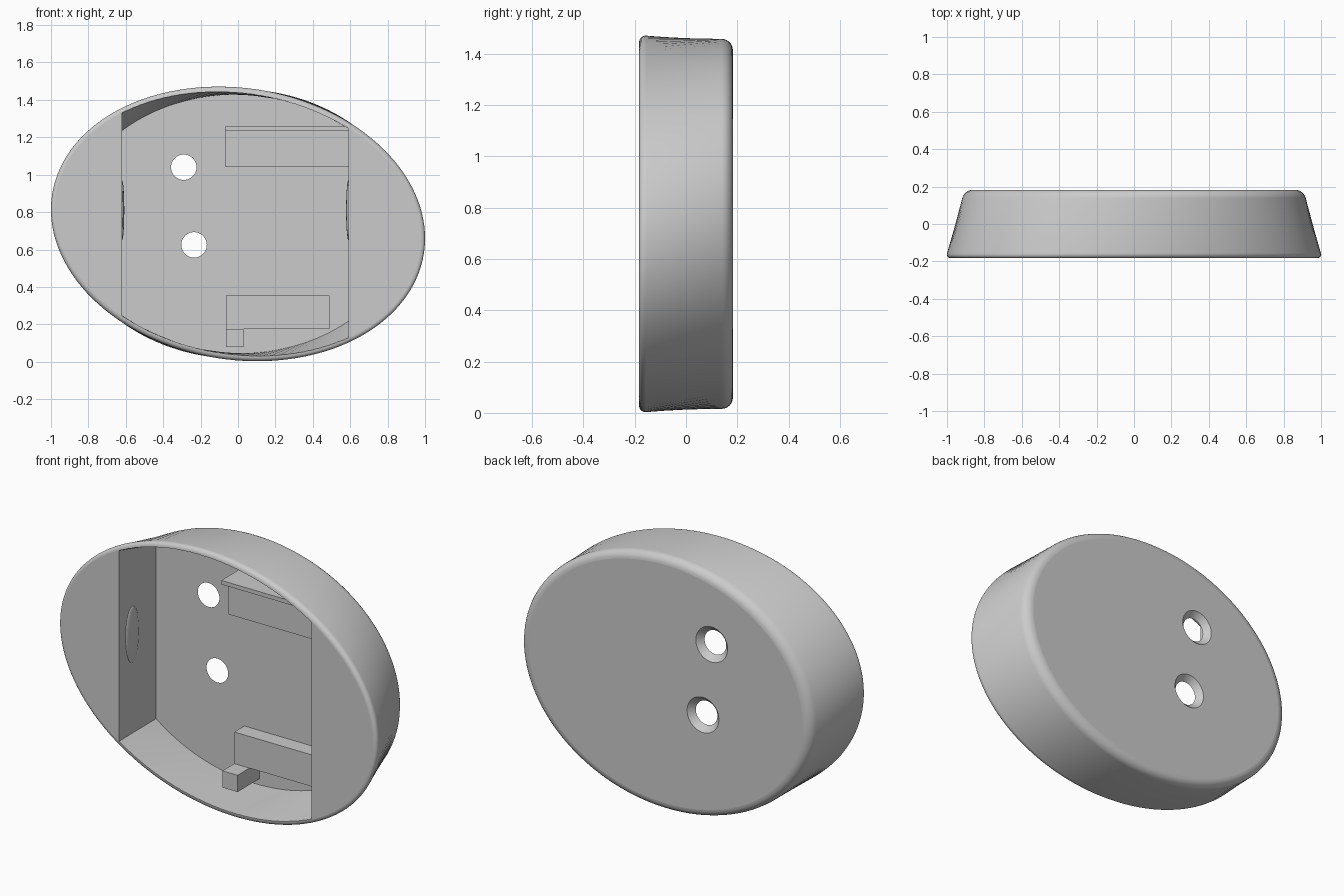
import bpy, bmesh, math
from mathutils import Vector

if "Cube" in bpy.data.objects:
    bpy.data.objects.remove(bpy.data.objects["Cube"], do_unlink=True)

CZ, HALF, N = 0.737, 0.183, 128      # centre height, half depth, outline segments
LEFT, RIGHT, FLOOR = -0.62, 0.59, 0.15

grey = bpy.data.materials.new("light_grey")
grey.use_nodes = True
grey.diffuse_color = (0.6, 0.6, 0.6, 1)
grey.node_tree.nodes["Principled BSDF"].inputs["Base Color"].default_value = grey.diffuse_color


def make_object(name, bm):
    bmesh.ops.recalc_face_normals(bm, faces=bm.faces)
    mesh = bpy.data.meshes.new(name)
    bm.to_mesh(mesh)
    bm.free()
    mesh.materials.append(grey)
    obj = bpy.data.objects.new(name, mesh)
    bpy.context.collection.objects.link(obj)
    return obj


def ellipse(a, b, tilt, k):
    t = 2 * math.pi * k / N
    x, z = a * math.cos(t), b * math.sin(t)
    c, s = math.cos(tilt), math.sin(tilt)
    return Vector((x * c - z * s, 0, x * s + z * c + CZ))


def ring(bm, y, inset):
    # Outline blends from a tilted front ellipse to a smaller level back one
    f = (y + HALF) / (2 * HALF)
    verts = []
    for k in range(N):
        front = ellipse(1.014 - inset, 0.727 - inset, math.radians(-9.6), k)
        back = ellipse(0.907 - inset, 0.722 - inset, 0, k)
        p = front.lerp(back, f)
        verts.append(bm.verts.new((p.x, y, p.z)))
    return verts


def loft(bm, profile):
    rings = [ring(bm, y, inset) for y, inset in profile]
    for r, q in zip(rings, rings[1:]):
        for k in range(N):
            j = (k + 1) % N
            bm.faces.new((r[k], r[j], q[j], q[k]))
    bm.faces.new(rings[0])
    bm.faces.new(rings[-1])


def box(name, x, y, z):
    bm = bmesh.new()
    bmesh.ops.create_cube(bm, size=1)
    for v in bm.verts:
        v.co = [lo + (c + 0.5) * (hi - lo) for c, (lo, hi) in zip(v.co, (x, y, z))]
    return make_object(name, bm)


def cut(obj, cutter):
    mod = obj.modifiers.new("cut", "BOOLEAN")
    mod.operation, mod.solver, mod.object = "DIFFERENCE", "EXACT", cutter
    bpy.context.view_layer.objects.active = obj
    bpy.ops.object.modifier_apply(modifier=mod.name)
    bpy.data.objects.remove(cutter, do_unlink=True)


def smooth(obj):
    bpy.ops.object.select_all(action="DESELECT")
    obj.select_set(True)
    bpy.context.view_layer.objects.active = obj
    bpy.ops.object.shade_smooth_by_angle(angle=math.radians(30))
    for p in obj.data.polygons:
        if max(abs(c) for c in p.normal) > 0.9999:
            p.use_smooth = False


# Oval shell with rounded front and back rims
profile, steps = [], 6
for i in range(steps + 1):
    a = i / steps * math.pi / 2
    profile.append((-HALF + 0.028 * (1 - math.sin(a)), 0.028 * (1 - math.cos(a))))
profile = [(y, d) for y, d in reversed(profile)]
profile.reverse()
front_rim = sorted(profile)
back_rim = []
for i in range(steps + 1):
    a = i / steps * math.pi / 2
    back_rim.append((HALF - 0.045 * (1 - math.sin(a)), 0.045 * (1 - math.cos(a))))
bm = bmesh.new()
loft(bm, front_rim + back_rim)
shell = make_object("oval_shell", bm)

# Pocket open to the front, with flat side walls
bm = bmesh.new()
loft(bm, [(-0.25, 0.03), (FLOOR, 0.03)])
for x, side in ((LEFT, -1), (RIGHT, 1)):
    res = bmesh.ops.bisect_plane(bm, geom=bm.verts[:] + bm.edges[:] + bm.faces[:],
                                 plane_co=(x, 0, 0), plane_no=(side, 0, 0), clear_outer=True)
    edges = [e for e in res["geom_cut"] if isinstance(e, bmesh.types.BMEdge)]
    bmesh.ops.holes_fill(bm, edges=edges)
cut(shell, make_object("pocket_cutter", bm))

# Countersunk screw holes through the back
for x, z in ((-0.29, 1.04), (-0.235, 0.625)):
    bm = bmesh.new()
    rows = []
    for y, r in ((0.1, 0.068), (FLOOR, 0.068), (HALF, 0.1), (0.22, 0.1)):
        rows.append([bm.verts.new((x + r * math.cos(2 * math.pi * k / 48), y,
                                   z + r * math.sin(2 * math.pi * k / 48))) for k in range(48)])
    for r, q in zip(rows, rows[1:]):
        for k in range(48):
            bm.faces.new((r[k], r[k - 1], q[k - 1], q[k]))
    bm.faces.new(rows[0])
    bm.faces.new(rows[-1])
    cut(shell, make_object("hole_cutter", bm))
smooth(shell)

# Holding blocks standing on the pocket floor
box("upper_block", (-0.07, RIGHT), (0.015, FLOOR + 0.01), (1.04, 1.24))
box("upper_lip", (-0.07, RIGHT), (-0.05, FLOOR + 0.01), (1.235, 1.258))
box("lower_block", (-0.065, 0.49), (0.06, FLOOR + 0.01), (0.175, 0.355))
box("lower_peg", (-0.065, 0.03), (-0.047, FLOOR + 0.01), (0.08, 0.175))

# Shallow grip bumps on the pocket side walls
for name, x in (("right_grip_bump", LEFT), ("left_grip_bump", RIGHT)):
    bm = bmesh.new()
    bmesh.ops.create_uvsphere(bm, u_segments=32, v_segments=16, radius=1)
    for v in bm.verts:
        v.co = (x + v.co.x * 0.012, -0.065 + v.co.y * 0.06, 0.81 + v.co.z * 0.16)
    smooth(make_object(name, bm))
